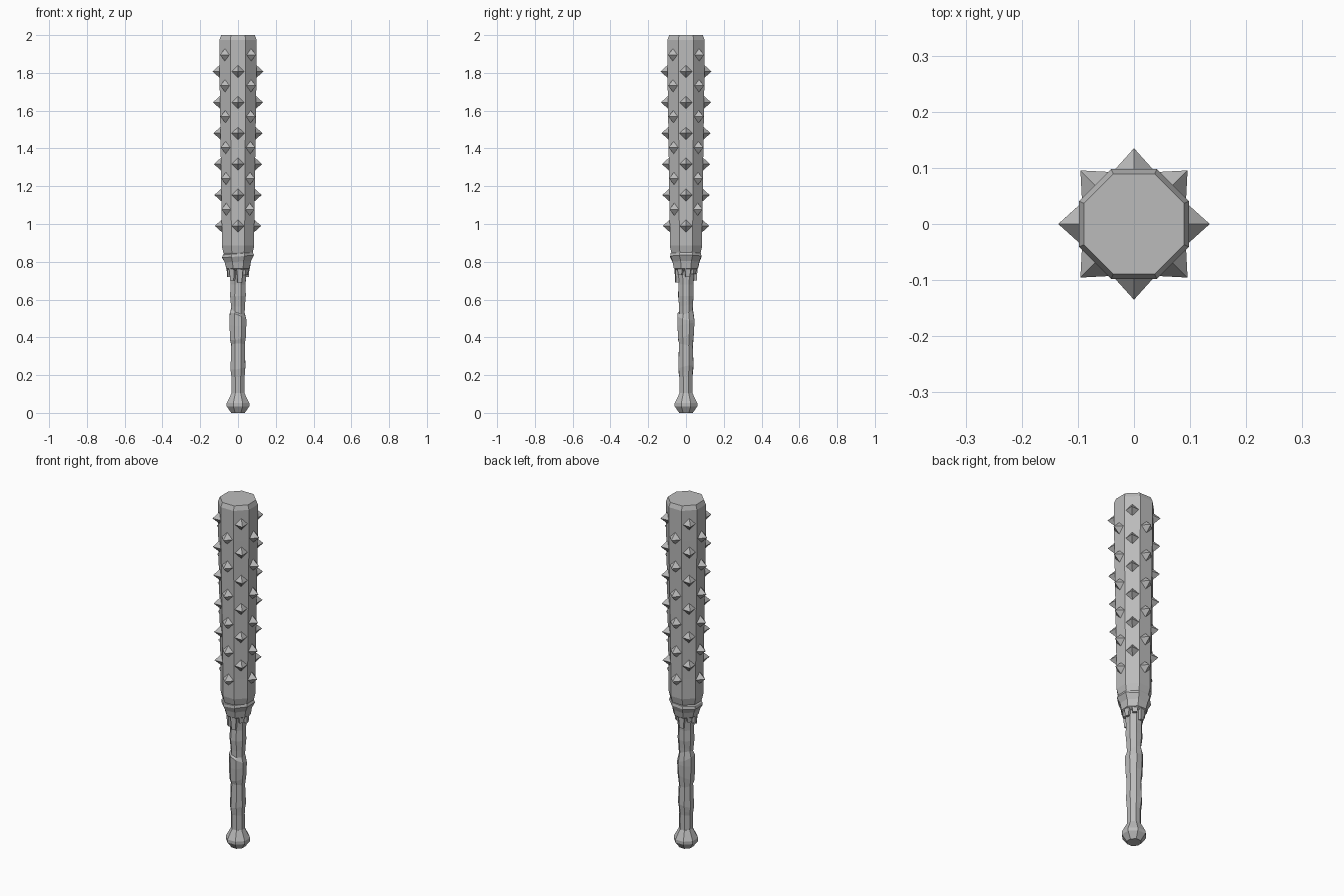
import bpy, bmesh, math, random
from mathutils import Vector, Matrix

random.seed(4)
cube = bpy.data.objects.get("Cube")
if cube:
    bpy.data.objects.remove(cube)

grey = bpy.data.materials.new("plain grey")
grey.use_nodes = True
colour = (0.5, 0.5, 0.5, 1)
grey.diffuse_color = colour
grey.node_tree.nodes["Principled BSDF"].inputs["Base Color"].default_value = colour

SIDES = 8


def finish(name, bm):
    bmesh.ops.recalc_face_normals(bm, faces=bm.faces)
    mesh = bpy.data.meshes.new(name)
    bm.to_mesh(mesh)
    bm.free()
    mesh.materials.append(grey)
    obj = bpy.data.objects.new(name, mesh)
    bpy.context.collection.objects.link(obj)
    return obj


def turned(name, profile, wobble=0.0):
    """Octagonal shaft; each row is (flat radius, height, tilt in x, tilt in y)."""
    bm = bmesh.new()
    rings = []
    for r, z, tx, ty in profile:
        ring = []
        for i in range(SIDES):
            a = math.tau * (i + 0.5) / SIDES
            rad = r / math.cos(math.pi / SIDES) + random.uniform(-wobble, wobble)
            x, y = rad * math.cos(a), rad * math.sin(a)
            ring.append(bm.verts.new((x, y, z + tx * x + ty * y)))
        rings.append(ring)
    for low, high in zip(rings, rings[1:]):
        for i in range(SIDES):
            j = (i + 1) % SIDES
            bm.faces.new((low[i], low[j], high[j], high[i]))
    bm.faces.new(rings[0])
    bm.faces.new(rings[-1])
    return finish(name, bm)


# Heavy striking end with a bevelled top
turned("barrel", [(0.065, 0.82, 0, 0), (0.078, 0.85, 0, 0), (0.086, 0.885, 0, 0),
                  (0.086, 1.0, 0, 0), (0.092, 1.4, 0, 0), (0.098, 1.8, 0, 0),
                  (0.098, 1.975, 0, 0), (0.089, 2.0, 0, 0)])

# Worn grip with slanted grooves
turned("handle", [(0.034, 0.09, 0, 0), (0.034, 0.19, 0, 0), (0.036, 0.21, 0.2, 0.2),
                  (0.040, 0.24, 0.2, 0.2), (0.036, 0.36, 0, -0.2),
                  (0.042, 0.40, 0.2, 0.3), (0.044, 0.47, 0, 0.2),
                  (0.044, 0.51, -0.4, -0.2), (0.036, 0.54, -0.4, 0.3),
                  (0.036, 0.57, 0, 0.2), (0.041, 0.62, 0, 0),
                  (0.039, 0.68, 0, 0), (0.045, 0.77, 0, 0)], 0.0012)

# Flared pommel
turned("pommel", [(0.036, 0.0, 0, 0), (0.060, 0.035, 0, 0),
                  (0.060, 0.052, 0, 0), (0.034, 0.105, 0, 0)])

# Funnel-shaped collar under the barrel
turned("collar", [(0.048, 0.755, 0, 0), (0.063, 0.765, 0, 0), (0.070, 0.80, 0.05, 0),
                  (0.083, 0.828, 0.08, 0), (0.080, 0.843, 0.08, 0),
                  (0.068, 0.848, 0, 0)], 0.002)

# Ragged tabs hanging from the collar
for n, (turn, bottom) in enumerate([(-80, 0.69), (-35, 0.73), (10, 0.72), (55, 0.735),
                                    (100, 0.70), (145, 0.735), (190, 0.72), (235, 0.70)]):
    bm = bmesh.new()
    bmesh.ops.create_cube(bm, size=1)
    top = 0.785
    for v in bm.verts:
        low = v.co.z < 0
        v.co = Vector((0.047 + v.co.x * 0.018 + (0 if low else 0.004),
                       v.co.y * (0.022 if low else 0.036), bottom if low else top))
    bm.transform(Matrix.Rotation(math.radians(turn), 4, "Z"))
    finish(f"collar_tab_{n + 1}", bm)

# Diamond studs, staggered between neighbouring flats
for side in range(SIDES):
    angle = math.tau * side / SIDES
    start = 1.078 if side % 2 else 0.99
    for row in range(6):
        z = start + row * 0.1635
        flat = 0.086 + 0.012 * min(1, (z - 1.0) / 0.8)
        bm = bmesh.new()
        bmesh.ops.create_cone(bm, cap_ends=True, segments=4, radius1=0.036,
                              radius2=0, depth=0.04)
        bmesh.ops.remove_doubles(bm, verts=bm.verts, dist=0.0001)
        # Cone axis turned outwards, base corners pointing up and sideways
        bm.transform(Matrix.Translation((0, 0, z)) @ Matrix.Rotation(angle, 4, "Z")
                     @ Matrix.Translation((flat + 0.017, 0, 0))
                     @ Matrix.Rotation(math.pi / 2, 4, "Y"))
        finish(f"stud_{side + 1}_{row + 1}", bm)
